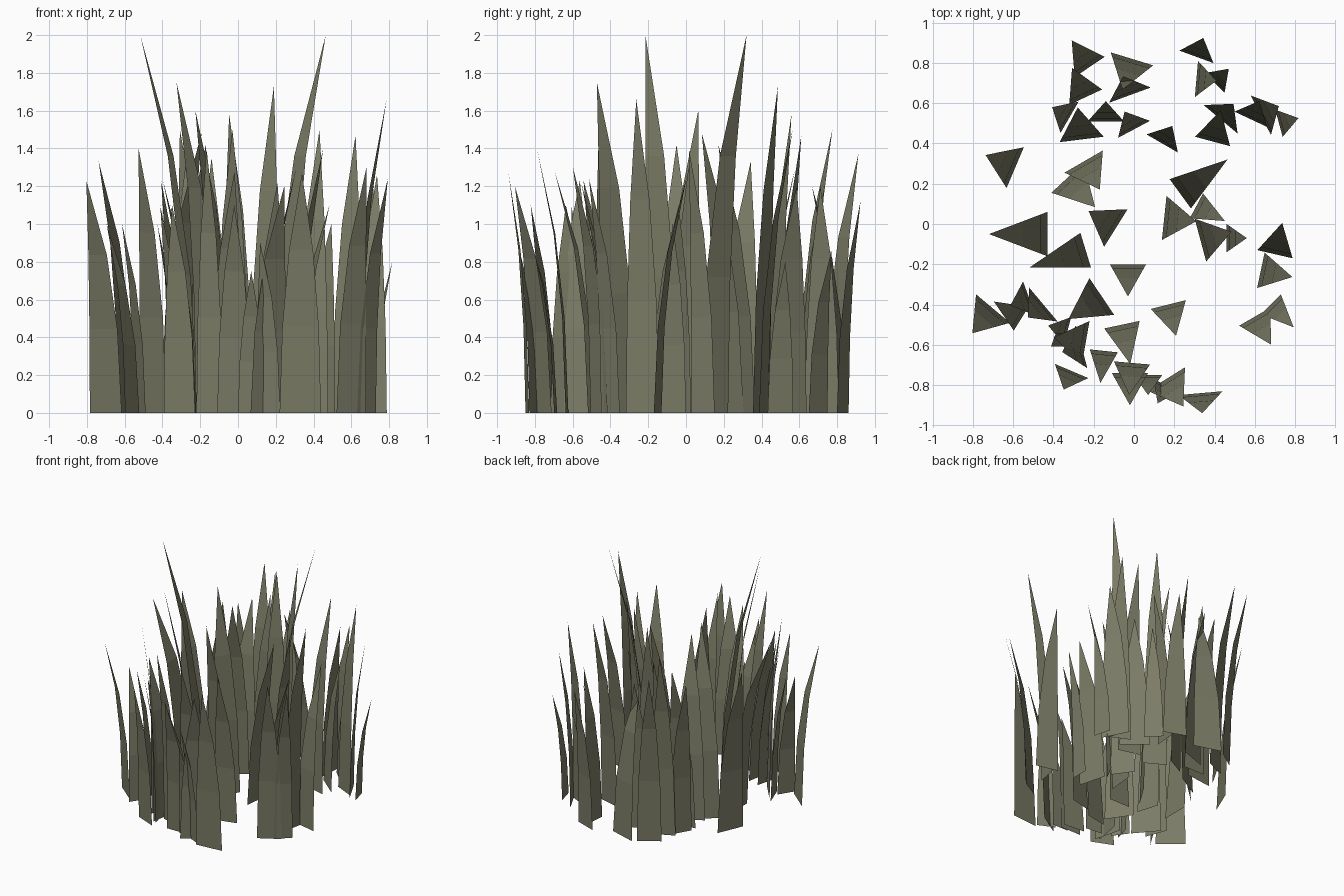
import bpy
import bmesh
from math import radians
from mathutils import Matrix, Vector

default_cube = bpy.data.objects.get("Cube")
if default_cube:
    bpy.data.objects.remove(default_cube, do_unlink=True)

# One dry olive colour for all the grass
grass_colour = (0.2, 0.2, 0.135, 1)
grass_material = bpy.data.materials.new("olive_grass")
grass_material.use_nodes = True
grass_material.diffuse_color = grass_colour
shader = grass_material.node_tree.nodes["Principled BSDF"]
shader.inputs["Base Color"].default_value = grass_colour
shader.inputs["Roughness"].default_value = 0.9

# Blade outline: (share of height, share of lean); width shrinks as it leans
BLADE_ROWS = ((0, 0), (0.36, 0.12), (0.68, 0.42))

# Blade widths at the ground
SLIM, MEDIUM, BROAD = 0.14, 0.18, 0.22
# How far the tip leans out from the base
UPRIGHT, BENT, ARCHED, SWEEPING = 0.1, 0.16, 0.2, 0.29


def add_blade(bm, width, lean, x, y, direction, height):
    """Add a flat tapering blade that bends over towards one direction."""
    place = Matrix.Translation((x, y, 0)) @ Matrix.Rotation(radians(direction), 4, "Z")

    def vert(out, side, up):
        return bm.verts.new(place @ Vector((out, side, up)))

    rows = []
    for rise, bend in BLADE_ROWS:
        side = width / 2 * (1 - bend)
        rows.append([vert(lean * bend, s, height * rise) for s in (side, -side)])
    for (left, right), (upper_left, upper_right) in zip(rows, rows[1:]):
        bm.faces.new((left, right, upper_right, upper_left))
    bm.faces.new((*rows[-1], vert(lean, 0, height)))


def build_tuft(name, blades):
    """Make one object from blades: width, lean, base x, base y, direction, height."""
    bm = bmesh.new()
    for blade in blades:
        add_blade(bm, *blade)
    mesh = bpy.data.meshes.new(name)
    bm.to_mesh(mesh)
    bm.free()
    mesh.materials.append(grass_material)
    tuft = bpy.data.objects.new(name, mesh)
    bpy.context.collection.objects.link(tuft)


# Tuft at the back, left side
build_tuft("back_left_grass", (
    (MEDIUM, UPRIGHT, .31, .83, 70, 1.12),
    (MEDIUM, UPRIGHT, .14, .4, 60, 1.73),
    (MEDIUM, UPRIGHT, .31, .72, -5, 1.2),
    (SLIM, UPRIGHT, .4, .7, 45, .86),
    (MEDIUM, BENT, .39, .41, 75, 1.5),
    (BROAD, UPRIGHT, .43, .52, 50, 1),
    (MEDIUM, UPRIGHT, .58, .52, 65, 1.47),
    (BROAD, UPRIGHT, .63, .54, 27, 1.2),
    (SLIM, UPRIGHT, .72, .5, 15, .8),
))

# Tuft at the back, right side
build_tuft("back_right_grass", (
    (MEDIUM, BENT, -.22, .78, 124, 1.37),
    (BROAD, BENT, -.01, .82, -107, 1.2),
    (MEDIUM, BENT, -.24, .63, 115, 1.5),
    (BROAD, UPRIGHT, -.02, .64, 110, 1.2),
    (MEDIUM, UPRIGHT, -.32, .53, 150, 1.23),
    (BROAD, BENT, -.26, .42, 97, 1.3),
    (MEDIUM, UPRIGHT, -.14, .51, 90, 1.35),
    (MEDIUM, UPRIGHT, 0, .47, 118, 1.58),
))

# Tall blades in the middle
build_tuft("middle_left_grass", (
    (MEDIUM, SWEEPING, .23, .15, 36, 2),
    (BROAD, BENT, .15, .03, -6, 1.3),
    (SLIM, BENT, .31, .09, -28, 1.4),
    (BROAD, BENT, .33, -.08, 15, 1.1),
    (SLIM, UPRIGHT, .46, -.07, 0, 1),
    (MEDIUM, BENT, .7, -.15, 77, 1.26),
    (MEDIUM, BENT, .63, -.23, -12, 1.66),
    (MEDIUM, BENT, .6, -.46, -60, 1.3),
    (SLIM, BENT, .68, -.4, -45, 1.24),
))
build_tuft("middle_right_grass", (
    (BROAD, BENT, -.59, .28, 157, 1.33),
    (BROAD, SWEEPING, -.43, -.05, 180, 1.42),
    (MEDIUM, SWEEPING, -.24, -.13, -163, 2),
    (BROAD, ARCHED, -.33, .23, -47, 1.48),
    (BROAD, BENT, -.25, .31, -60, 1.42),
    (BROAD, BENT, -.09, -.02, 148, 1.6),
    (MEDIUM, BENT, -.03, -.2, -90, 1.5),
))

# Tuft at the front, right side
build_tuft("front_right_grass", (
    (BROAD, ARCHED, -.16, -.36, -146, 1.75),
    (BROAD, BENT, -.7, -.42, -130, 1.23),
    (SLIM, BENT, -.56, -.47, 148, 1),
    (MEDIUM, UPRIGHT, -.52, -.37, -160, 1),
    (BROAD, UPRIGHT, -.45, -.4, -140, 1.4),
    (SLIM, UPRIGHT, -.33, -.53, 165, 1),
    (BROAD, BENT, -.24, -.59, 170, 1.23),
    (BROAD, UPRIGHT, -.26, -.61, -165, 1.1),
    (SLIM, UPRIGHT, -.33, -.55, -145, 1.1),
    (MEDIUM, UPRIGHT, -.31, -.73, -113, 1.1),
))

# Tuft at the front, towards the middle and left
build_tuft("front_left_grass", (
    (MEDIUM, BENT, .17, -.4, -76, 1.22),
    (SLIM, BENT, -.15, -.63, -96, 1.4),
    (MEDIUM, ARCHED, -.06, -.5, -78, 1.28),
    (MEDIUM, BENT, -.01, -.69, -95, 1),
    (MEDIUM, BENT, -.02, -.74, -90, 1.1),
    (SLIM, UPRIGHT, .07, -.75, -90, .75),
    (BROAD, BENT, .16, -.77, -58, 1.2),
    (BROAD, UPRIGHT, .33, -.84, -85, 1.27),
    (SLIM, UPRIGHT, .16, -.8, -115, .9),
))
